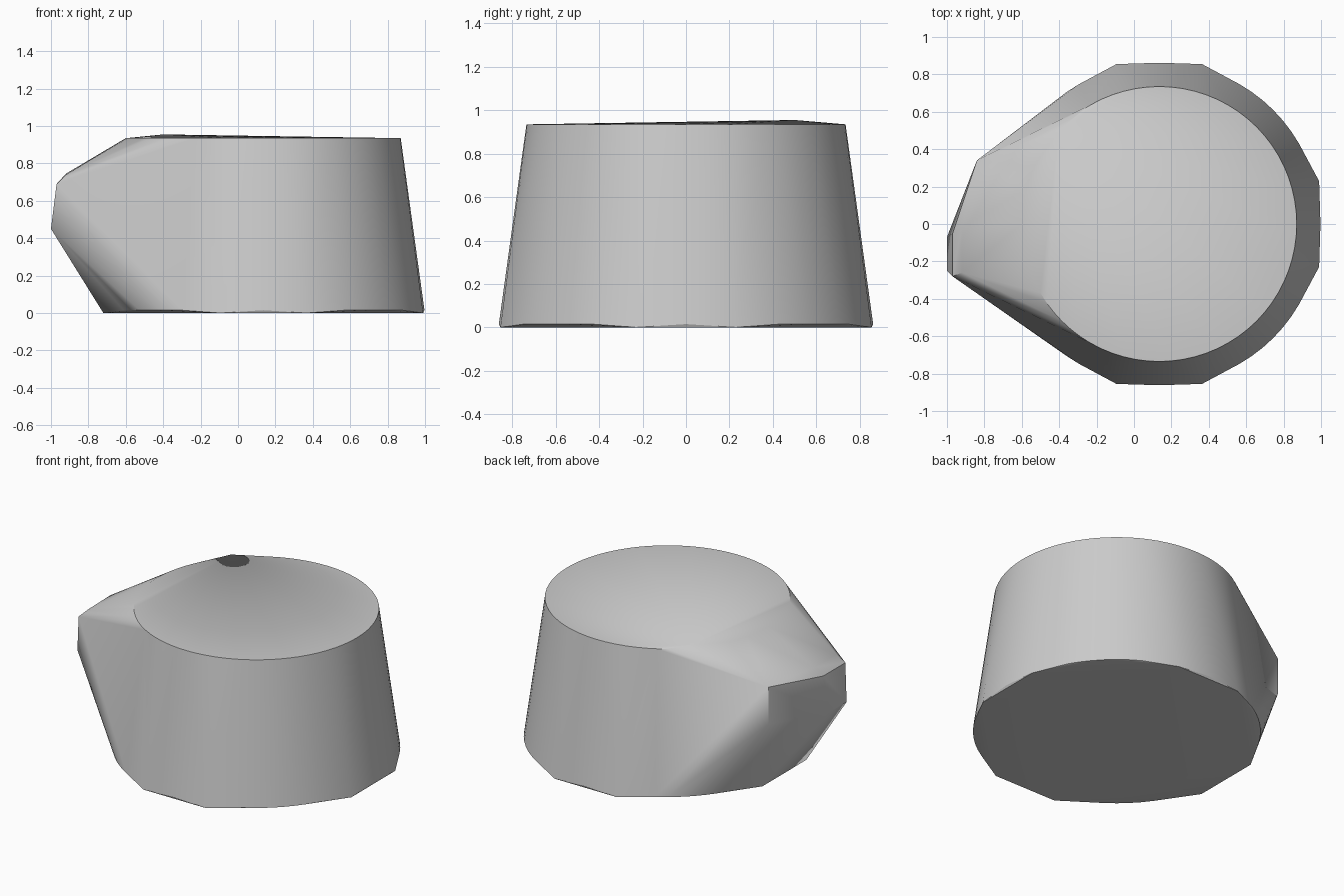
import bpy, bmesh
from math import cos, sin, radians, tau

cube = bpy.data.objects.get("Cube")
if cube:
    bpy.data.objects.remove(cube, do_unlink=True)

CX = 0.135  # axis of the round body


def ring(radius, z, angles):
    return [(CX + radius * cos(a), radius * sin(a), z) for a in angles]


round_angles = [tau * i / 72 for i in range(72)]
corner_angles = [radians(q + d) for q in (0, 90, 180, 270) for d in (-15, 15)]

# Tapered body: round top, round lower rim, eight-cornered foot
points = ring(0.735, 0.935, round_angles)
points += ring(0.862, 0.015, round_angles)
points += ring(0.885, 0.0, corner_angles)

# Blunt nose on the side and the slight rise of the lid behind it
points += [(-0.84, 0.34, 0.73), (-0.84, 0.34, 0.485),
           (-0.97, -0.05, 0.69), (-1.0, -0.07, 0.45),
           (-0.97, -0.28, 0.69), (-1.0, -0.25, 0.45),
           (-0.92, -0.02, 0.745), (-0.92, -0.26, 0.74),
           (-0.40, 0.50, 0.955)]

# Wrap everything in one tight shell
bm = bmesh.new()
for p in points:
    bm.verts.new(p)
hull = bmesh.ops.convex_hull(bm, input=bm.verts[:])
loose = [v for v in bm.verts if not v.link_faces]
bmesh.ops.delete(bm, geom=loose, context='VERTS')
bmesh.ops.dissolve_limit(bm, angle_limit=radians(0.3),
                         verts=bm.verts[:], edges=bm.edges[:])
bmesh.ops.recalc_face_normals(bm, faces=bm.faces[:])
mesh = bpy.data.meshes.new("tapered_body")
bm.to_mesh(mesh)
bm.free()
body = bpy.data.objects.new("tapered_body", mesh)
bpy.context.collection.objects.link(body)

# Plain grey
grey = bpy.data.materials.new("plain_grey")
grey.use_nodes = True
colour = (0.6, 0.6, 0.6, 1.0)
grey.diffuse_color = colour
grey.node_tree.nodes["Principled BSDF"].inputs["Base Color"].default_value = colour
mesh.materials.append(grey)

bpy.ops.object.select_all(action='DESELECT')
body.select_set(True)
bpy.context.view_layer.objects.active = body
bpy.ops.object.shade_smooth_by_angle(angle=radians(30))
